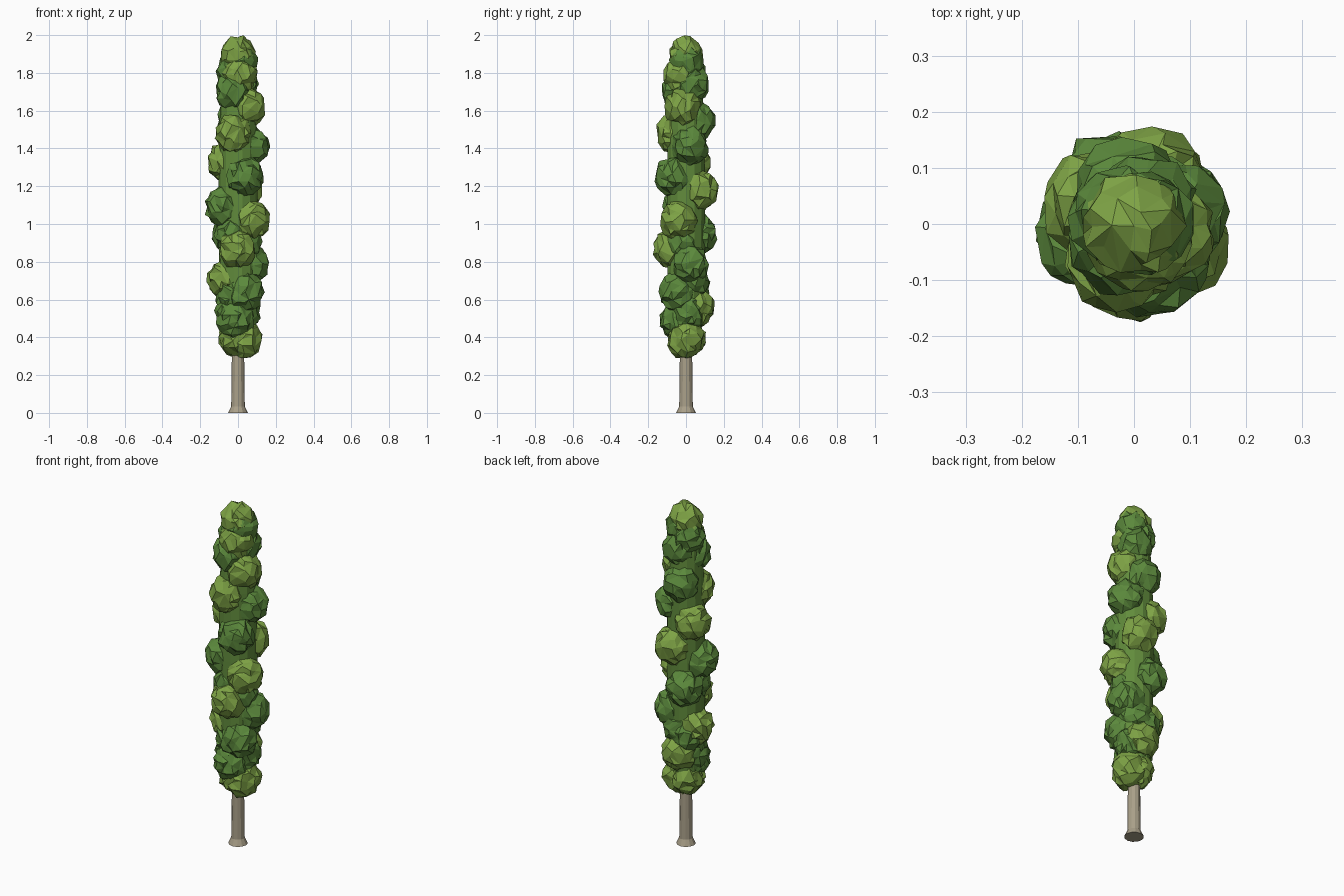
import bpy, bmesh, math, random
from mathutils import Vector

if "Cube" in bpy.data.objects:
    bpy.data.objects.remove(bpy.data.objects["Cube"])

random.seed(7)


def material(name, rgb):
    m = bpy.data.materials.new(name)
    m.diffuse_color = (*rgb, 1)
    m.use_nodes = True
    m.node_tree.nodes["Principled BSDF"].inputs["Base Color"].default_value = m.diffuse_color
    return m


LIGHT = material("light_leaf", (0.21, 0.37, 0.06))
MID = material("mid_leaf", (0.12, 0.26, 0.045))
DARK = material("dark_leaf", (0.105, 0.25, 0.045))
BARK = material("bark", (0.40, 0.35, 0.25))


def add_object(name, bm, mat):
    bmesh.ops.recalc_face_normals(bm, faces=bm.faces)
    me = bpy.data.meshes.new(name)
    bm.to_mesh(me)
    bm.free()
    me.materials.append(mat)
    ob = bpy.data.objects.new(name, me)
    bpy.context.collection.objects.link(ob)
    return ob


def lathe(name, profile, sides, mat):
    bm = bmesh.new()
    rings = []
    for r, z in profile:
        rings.append([bm.verts.new((r * math.cos(2 * math.pi * k / sides),
                                    r * math.sin(2 * math.pi * k / sides), z))
                      for k in range(sides)])
    for a, b in zip(rings, rings[1:]):
        for k in range(sides):
            n = (k + 1) % sides
            bm.faces.new((a[k], a[n], b[n], b[k]))
    bm.faces.new(rings[0][::-1])
    bm.faces.new(rings[-1])
    return add_object(name, bm, mat)


def clump(name, centre, radius, mat, stretch=1.1, top=None):
    # uneven leaf ball, reduced to larger irregular facets
    bm = bmesh.new()
    bmesh.ops.create_icosphere(bm, subdivisions=3, radius=radius)
    for v in bm.verts:
        v.co *= random.uniform(0.9, 1.11)
        v.co.z *= stretch
        v.co += Vector(centre)
    if top is not None:
        shift = top - max(v.co.z for v in bm.verts)
        for v in bm.verts:
            v.co.z += shift
    ob = add_object(name, bm, mat)
    ob.modifiers.new("facets", 'DECIMATE').ratio = 0.45
    return ob


# trunk with flared foot
lathe("trunk", [(0.052, 0), (0.036, 0.035), (0.034, 0.2), (0.03, 0.5)], 12, BARK)

# inner foliage column
lathe("foliage_core", [(0.04, 0.33), (0.085, 0.45), (0.1, 0.65), (0.104, 1.1),
                       (0.1, 1.5), (0.088, 1.72), (0.07, 1.88), (0.03, 1.95)], 14, MID)

# leaf clumps winding up the column: angle, height, is light
spiral = [(5, 0.39, 1), (-108, 0.49, 0), (88, 0.56, 1), (-50, 0.64, 0),
          (174, 0.71, 1), (18, 0.79, 0), (-92, 0.87, 1), (121, 0.95, 0),
          (-28, 1.02, 1), (-164, 1.09, 0), (68, 1.18, 1), (-62, 1.25, 0),
          (153, 1.33, 1), (16, 1.41, 0), (-112, 1.48, 1), (101, 1.55, 0),
          (-20, 1.62, 1), (-125, 1.70, 0), (60, 1.74, 0), (-70, 1.79, 1),
          (150, 1.81, 0), (15, 1.86, 0)]
for i, (deg, z, light) in enumerate(spiral):
    t = (z - 0.38) / 1.55
    bulge = math.sin(math.pi * min(1, 0.08 + 0.92 * t))
    out = 0.003 + 0.078 * bulge ** 0.8
    a = math.radians(deg)
    clump(f"leaf_clump_{i + 1}", (out * math.cos(a), out * math.sin(a), z),
          0.095 - 0.010 * max(0, t - 0.75) / 0.25, LIGHT if light else DARK)

# filler clumps tucked between the others
filler = [(-150, 0.40, 0.012, 1), (120, 0.40, 0.012, 1), (-165, 0.54, 0.028, 0),
          (25, 0.53, 0.032, 0), (130, 0.66, 0.045, 0), (-140, 0.95, 0.04, 0),
          (60, 0.70, 0.035, 0), (-150, 0.62, 0.03, 0), (-30, 0.90, 0.035, 0)]
for i, (deg, z, out, light) in enumerate(filler):
    a = math.radians(deg)
    clump(f"filler_clump_{i + 1}", (out * math.cos(a), out * math.sin(a), z),
          0.09, LIGHT if light else DARK)

# crown
clump("crown_clump", (0, 0, 1.9), 0.09, LIGHT, 1.15, top=2.0)
